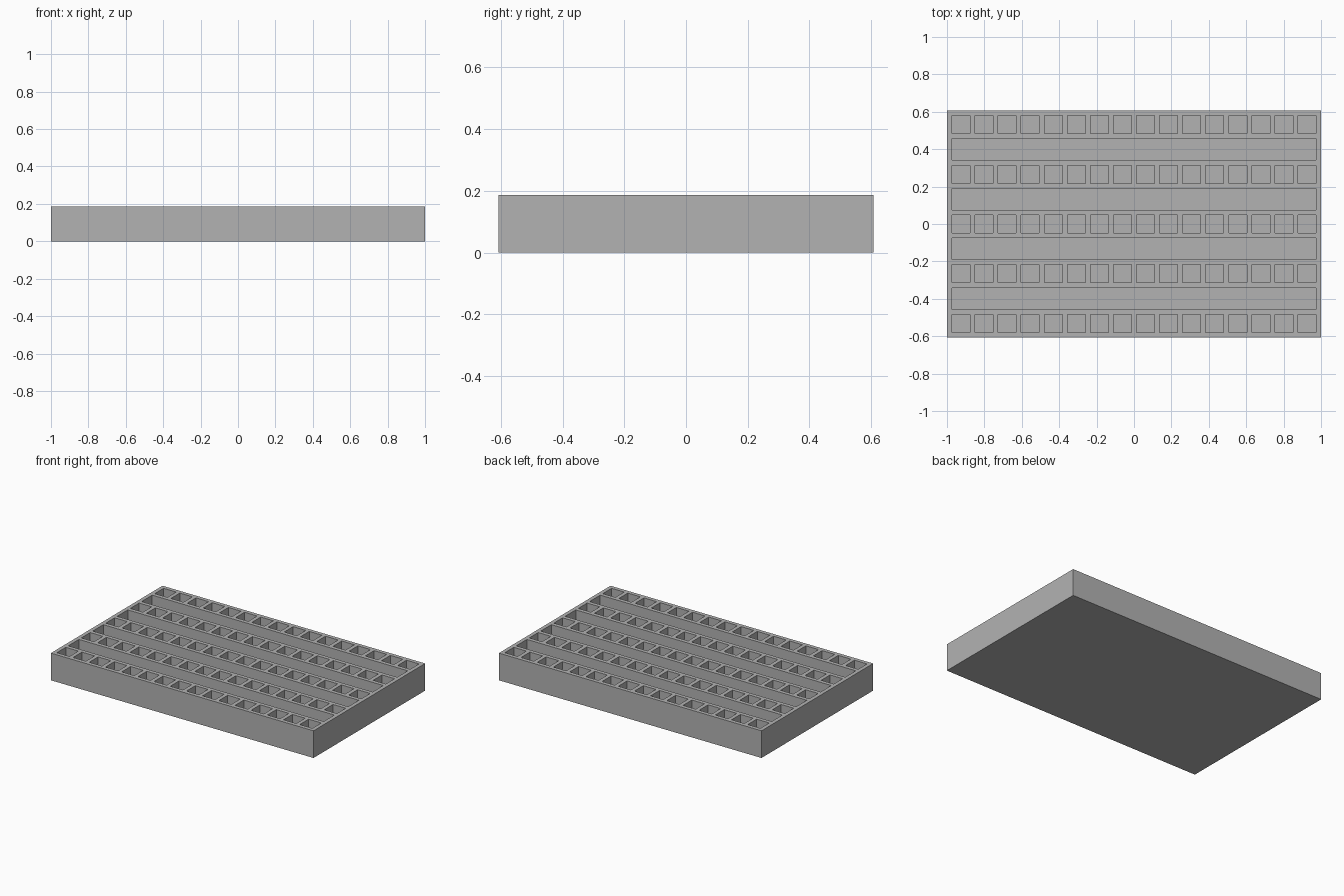
import bpy
import bmesh
from mathutils import Matrix

if "Cube" in bpy.data.objects:
    bpy.data.objects.remove(bpy.data.objects["Cube"], do_unlink=True)

LENGTH, WIDTH, HEIGHT = 2.0, 1.214, 0.187
WALL = 0.027                      # thickness of outer walls, ribs and floor
COLUMNS, ROWS = 16, 5
CELL = (LENGTH - (COLUMNS + 1) * WALL) / COLUMNS
SLOT = (WIDTH - 2 * ROWS * WALL - ROWS * CELL) / (ROWS - 1)
ROW_PITCH = CELL + SLOT + 2 * WALL


def add_box(bm, center, size):
    matrix = Matrix.Translation(center) @ Matrix.Diagonal((*size, 1))
    bmesh.ops.create_cube(bm, size=1, matrix=matrix)


def make_object(name, bm):
    mesh = bpy.data.meshes.new(name)
    bm.to_mesh(mesh)
    bm.free()
    obj = bpy.data.objects.new(name, mesh)
    bpy.context.collection.objects.link(obj)
    return obj


# Solid block of the tray
bm = bmesh.new()
add_box(bm, (0, 0, HEIGHT / 2), (LENGTH, WIDTH, HEIGHT))
tray = make_object("storage_tray", bm)

grey = bpy.data.materials.new("plain grey")
grey.use_nodes = True
grey.diffuse_color = (0.45, 0.45, 0.45, 1)
grey.node_tree.nodes["Principled BSDF"].inputs["Base Color"].default_value = grey.diffuse_color
tray.data.materials.append(grey)

# Pockets: rows of square cells with long slots between them
bm = bmesh.new()
depth = HEIGHT            # reaches from the floor to above the rim
z = WALL + depth / 2
for row in range(ROWS):
    y = (row - (ROWS - 1) / 2) * ROW_PITCH
    for column in range(COLUMNS):
        x = (column - (COLUMNS - 1) / 2) * (CELL + WALL)
        add_box(bm, (x, y, z), (CELL, CELL, depth))
    if row < ROWS - 1:
        add_box(bm, (0, y + ROW_PITCH / 2, z), (LENGTH - 2 * WALL, SLOT, depth))
cutter = make_object("pocket_cutter", bm)
cutter.hide_render = True

# Carve the pockets and discard the cutter
carve = tray.modifiers.new("carve_pockets", 'BOOLEAN')
carve.operation = 'DIFFERENCE'
carve.solver = 'EXACT'
carve.object = cutter
bpy.context.view_layer.objects.active = tray
tray.select_set(True)
bpy.ops.object.modifier_apply(modifier=carve.name)
bpy.data.objects.remove(cutter, do_unlink=True)
